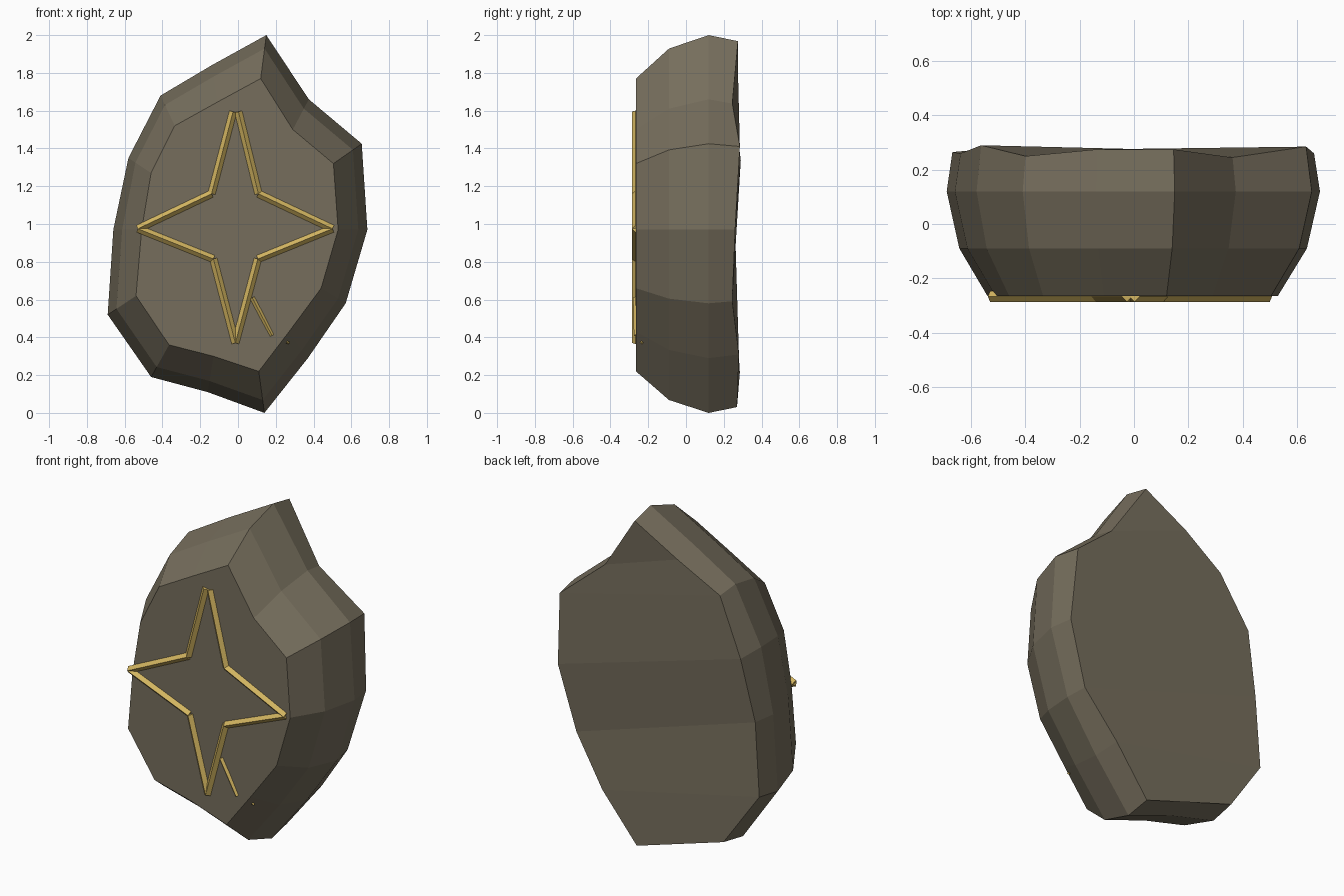
import bpy, bmesh
from mathutils import Vector, Matrix

if "Cube" in bpy.data.objects:
    bpy.data.objects.remove(bpy.data.objects["Cube"])


def material(name, rgb):
    m = bpy.data.materials.new(name)
    m.diffuse_color = (*rgb, 1)
    m.use_nodes = True
    m.node_tree.nodes["Principled BSDF"].inputs["Base Color"].default_value = m.diffuse_color
    return m


def finish(bm, name, mat):
    bmesh.ops.recalc_face_normals(bm, faces=bm.faces)
    me = bpy.data.meshes.new(name)
    bm.to_mesh(me)
    bm.free()
    me.materials.append(mat)
    ob = bpy.data.objects.new(name, me)
    bpy.context.collection.objects.link(ob)
    return ob


stone = material("grey brown stone", (0.18, 0.155, 0.108))
gold = material("gold", (0.66, 0.47, 0.12))

# Stone outline: widest ring, flat front ring, and uneven depth of the back rim
wide = [(.15, 2), (-.14, 1.84), (-.41, 1.68), (-.58, 1.35), (-.66, .97), (-.69, .52), (-.46, .19),
        (-.16, .11), (.14, 0), (.37, .29), (.57, .58), (.685, .97), (.655, 1.425), (.375, 1.66)]
front = [(.12, 1.77), (-.11, 1.645), (-.335, 1.52), (-.46, 1.27), (-.51, .97), (-.54, .62), (-.365, .36),
         (-.13, .30), (.11, .22), (.27, .43), (.44, .66), (.53, .97), (.505, 1.32), (.29, 1.50)]
back_y = [.275, .275, .25, .29, .26, .265, .285, .25, .27, .28, .245, .26, .285, .245]
n = len(wide)

# Stone body: four rings, blended between the front and widest outlines
bm = bmesh.new()
rings = []
for blend, depth in ((0, -.265), (.69, -.09), (1, .12), (.86, None)):
    ring = []
    for i in range(n):
        p = Vector(front[i]).lerp(Vector(wide[i]), blend)
        ring.append(bm.verts.new((p.x, back_y[i] if depth is None else depth, p.y)))
    rings.append(ring)
for a, b in zip(rings, rings[1:]):
    for i in range(n):
        j = (i + 1) % n
        bm.faces.new((a[i], a[j], b[j], b[i]))
bm.faces.new(rings[0])
# Back: strips running across from the left rim to the right rim
back = rings[-1]
bm.faces.new((back[0], back[1], back[13]))
for k in range(1, 6):
    bm.faces.new((back[k], back[k + 1], back[13 - k], back[14 - k]))
bm.faces.new((back[6], back[7], back[8]))
finish(bm, "rune_stone", stone)


def add_bar(bm, a, b, radius):
    """Four-sided rod with one ridge facing the front."""
    a, b = Vector(a), Vector(b)
    d = (b - a).normalized()
    side = d.cross(Vector((0, 1, 0))).normalized()
    up = side.cross(d)
    rot = Matrix((side, up, d)).transposed().to_4x4()
    bmesh.ops.create_cone(bm, cap_ends=True, segments=4, radius1=radius, radius2=radius,
                          depth=(b - a).length,
                          matrix=Matrix.Translation((a + b) / 2) @ rot)


# Four-pointed star outline
star = [(-.012, 1.595), (.108, 1.16), (.50, .975), (.105, .815),
        (-.014, .37), (-.13, .815), (-.53, .975), (-.14, 1.16)]
bm = bmesh.new()
for (x1, z1), (x2, z2) in zip(star, star[1:] + star[:1]):
    s1, s2 = [(.014 if z > 1.5 else 0) for z in (z1, z2)]
    sign = 1 if x1 + x2 > 0 else -1
    add_bar(bm, (x1 + sign * s1, -.267, z1), (x2 + sign * s2, -.267, z2), .02)
finish(bm, "star_outline", gold)

# Small stray line beside the lower point, and its buried end
bm = bmesh.new()
add_bar(bm, (.075, -.267, .61), (.18, -.263, .41), .013)
add_bar(bm, (.258, -.236, .375), (.27, -.232, .37), .007)
finish(bm, "stray_line", gold)
